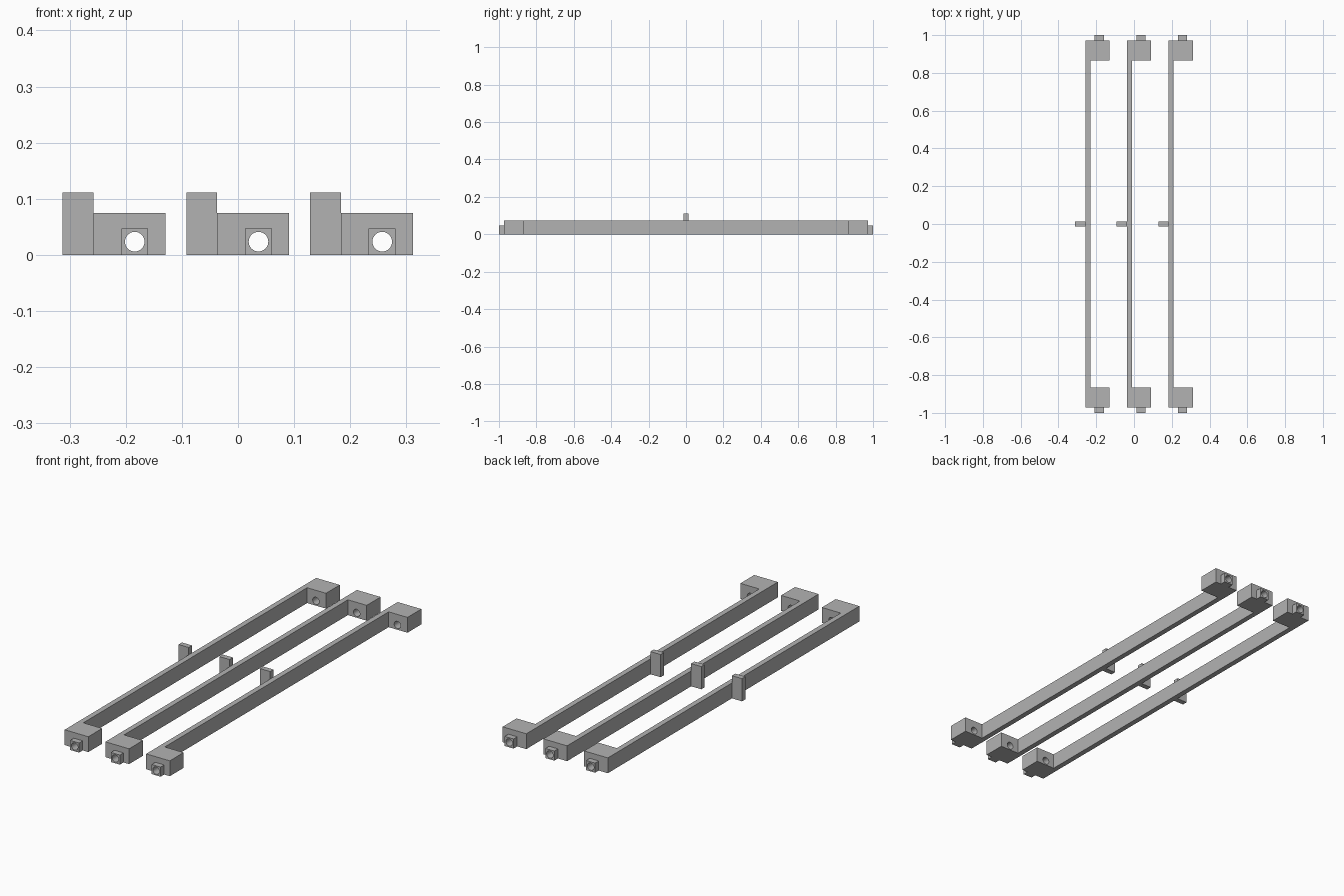
import bpy
import bmesh
from mathutils import Matrix, Vector

cube = bpy.data.objects.get("Cube")
if cube:
    bpy.data.objects.remove(cube)

grey = bpy.data.materials.new("plain_grey")
grey.use_nodes = True
COLOUR = (0.45, 0.45, 0.45, 1)
grey.diffuse_color = COLOUR
grey.node_tree.nodes["Principled BSDF"].inputs["Base Color"].default_value = COLOUR

SPACING = 0.2205
BACK, FACE, SIDE = -0.037, -0.011, 0.091    # x of bar back, bar face, block side
INNER, OUTER, TIP = 0.865, 0.972, 1.0       # y of block ends and spigot tip
HEIGHT = 0.075
HOLE_X, HOLE_Z, HOLE_R = 0.0365, 0.0235, 0.0175


def finish(name, bm):
    bmesh.ops.recalc_face_normals(bm, faces=bm.faces)
    mesh = bpy.data.meshes.new(name)
    bm.to_mesh(mesh)
    bm.free()
    mesh.materials.append(grey)
    obj = bpy.data.objects.new(name, mesh)
    bpy.context.collection.objects.link(obj)
    return obj


def box(name, low, high):
    bm = bmesh.new()
    low, high = Vector(low), Vector(high)
    bmesh.ops.create_cube(bm, size=1, matrix=Matrix.Translation((low + high) / 2)
                          @ Matrix.Diagonal((*(high - low), 1)))
    return finish(name, bm)


def combine(target, other, operation):
    mod = target.modifiers.new(operation.lower(), "BOOLEAN")
    mod.operation, mod.object, mod.solver = operation, other, "EXACT"
    bpy.context.view_layer.objects.active = target
    bpy.ops.object.modifier_apply(modifier=mod.name)
    bpy.data.objects.remove(other)


# Long bar with a block at each end, as one extruded bracket outline
half = [(FACE, INNER), (SIDE, INNER), (SIDE, OUTER), (BACK, OUTER)]
outline = half + [(x, -y) for x, y in reversed(half)]
bm = bmesh.new()
base = bm.faces.new([bm.verts.new((x, y, 0)) for x, y in outline])
top = bmesh.ops.extrude_face_region(bm, geom=[base])["geom"]
bmesh.ops.translate(bm, vec=(0, 0, HEIGHT),
                    verts=[v for v in top if isinstance(v, bmesh.types.BMVert)])
rail = finish("rail", bm)

# Square spigots on the outer ends
for side in (-1, 1):
    ys = sorted((side * (OUTER - 0.02), side * TIP))
    spigot = box("spigot", (HOLE_X - 0.024, ys[0], 0), (HOLE_X + 0.024, ys[1], 0.047))
    combine(rail, spigot, "UNION")

# Round hole bored through blocks and spigots
bm = bmesh.new()
bmesh.ops.create_cone(bm, cap_ends=True, segments=32, radius1=HOLE_R, radius2=HOLE_R,
                      depth=3, matrix=Matrix.Translation((HOLE_X, 0, HOLE_Z))
                      @ Matrix.Rotation(1.5707963, 4, "X"))
combine(rail, finish("bore", bm), "DIFFERENCE")

# Upright tab in the middle of the back
tab = box("tab", (-0.092, -0.013, 0), (BACK, 0.013, 0.111))

# Smooth bores with sharp edges
bpy.ops.object.select_all(action="DESELECT")
rail.select_set(True)
bpy.context.view_layer.objects.active = rail
bpy.ops.object.shade_smooth_by_angle()

# Three identical rails side by side
for part in (rail, tab):
    for label, step in (("right", -1), ("left", 1)):
        copy = part.copy()
        copy.name = f"{label}_{part.name}"
        copy.location.x = step * SPACING
        bpy.context.collection.objects.link(copy)
    part.name = f"middle_{part.name}"
